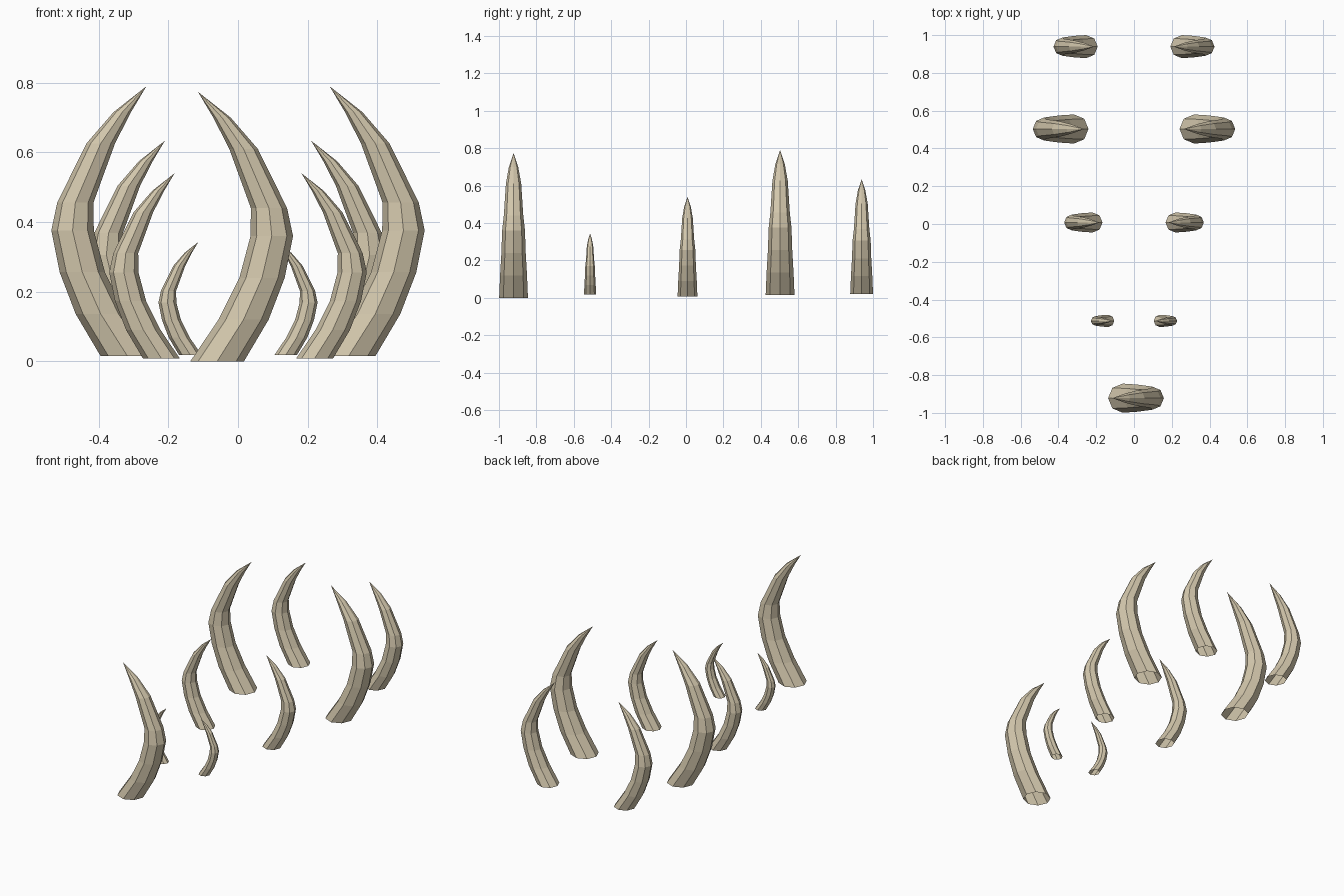
import bpy, math

if "Cube" in bpy.data.objects:
    bpy.data.objects.remove(bpy.data.objects["Cube"])

bone = bpy.data.materials.new("bone ivory")
bone.diffuse_color = (0.66, 0.58, 0.42, 1)
bone.use_nodes = True
bone.node_tree.nodes["Principled BSDF"].inputs["Base Color"].default_value = bone.diffuse_color

SIDES = 8
# horizontal rings of one tusk: centre x, height, radius
RINGS = [(-0.060, 0.00, 0.077), (0.016, 0.12, 0.072), (0.069, 0.24, 0.065),
         (0.097, 0.36, 0.061), (0.089, 0.44, 0.052), (0.016, 0.61, 0.041),
         (-0.046, 0.70, 0.025)]
TIP = (-0.115, 0.774)


def tusk(name, x, y, z, scale, side=1):
    """Curved open-based tusk; side = -1 bends the mirrored way."""
    verts, faces = [], []
    for cx, h, r in RINGS:
        for i in range(SIDES):
            a = math.tau * i / SIDES
            verts.append((side * (x + cx * scale) + r * scale * math.cos(a),
                          y + r * scale * math.sin(a), z + h * scale))
    verts.append((side * (x + TIP[0] * scale), y, z + TIP[1] * scale))
    last = (len(RINGS) - 1) * SIDES
    for i in range(SIDES):
        j = (i + 1) % SIDES
        for k in range(0, last, SIDES):
            faces.append((k + i, k + j, k + SIDES + j, k + SIDES + i))
        faces.append((last + i, last + j, len(verts) - 1))
    mesh = bpy.data.meshes.new(name)
    mesh.from_pydata(verts, [], faces)
    mesh.materials.append(bone)
    bpy.context.collection.objects.link(bpy.data.objects.new(name, mesh))


# single front tusk
tusk("front_tusk", 0, -0.922, 0, 1.0)

# mirrored pairs, front to back
for label, x, y, z, s in [("small", 0.162, -0.513, 0.018, 0.42),
                          ("medium", 0.261, 0.008, 0.008, 0.688),
                          ("large", 0.378, 0.503, 0.016, 1.0),
                          ("rear", 0.301, 0.939, 0.020, 0.793)]:
    tusk(label + "_tusk_right", x, y, z, s, 1)
    tusk(label + "_tusk_left", x, y, z, s, -1)
